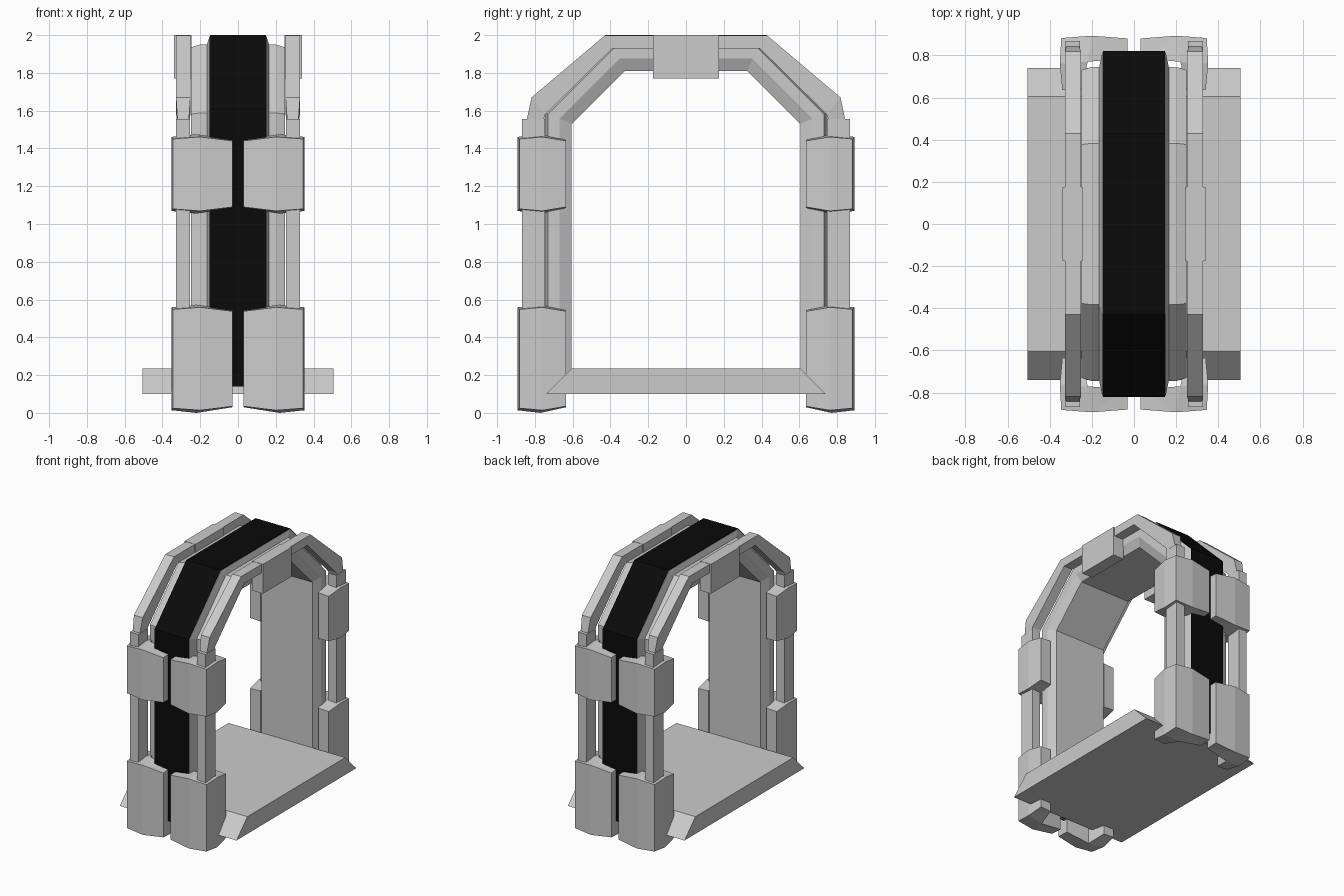
import bpy, bmesh

if "Cube" in bpy.data.objects:
    bpy.data.objects.remove(bpy.data.objects["Cube"])


def make_object(name, verts, faces, color=None):
    mesh = bpy.data.meshes.new(name)
    bm = bmesh.new()
    vs = [bm.verts.new(v) for v in verts]
    for f in faces:
        bm.faces.new([vs[i] for i in f])
    bmesh.ops.recalc_face_normals(bm, faces=bm.faces)
    bm.to_mesh(mesh)
    bm.free()
    ob = bpy.data.objects.new(name, mesh)
    bpy.context.collection.objects.link(ob)
    if color:
        mat = bpy.data.materials.new(name + "_paint")
        mat.diffuse_color = color
        mat.use_nodes = True
        mat.node_tree.nodes["Principled BSDF"].inputs["Base Color"].default_value = mat.diffuse_color
        mesh.materials.append(mat)
    return ob


def loft(name, rings, color=None):
    """Join equal rings of points into a capped solid."""
    n = len(rings[0])
    faces = [(k * n + i, k * n + (i + 1) % n, (k + 1) * n + (i + 1) % n, (k + 1) * n + i)
             for k in range(len(rings) - 1) for i in range(n)]
    faces += [tuple(range(n)), tuple(range((len(rings) - 1) * n, len(rings) * n))]
    return make_object(name, [p for r in rings for p in r], faces, color)


def box(name, x0, x1, y0, y1, z0, z1):
    sq = [(x0, y0), (x1, y0), (x1, y1), (x0, y1)]
    return loft(name, [[(x, y, z) for x, y in sq] for z in (z0, z1)])


def arch_station(k, o):
    """(y, z) of arch path corner k at offset o outside the inner opening."""
    e = 0.025 if o > 0.15 else 0.0
    half = [(0.605 + o + e, 0.14), (0.605 + o + e, 1.53 + 0.414 * o),
            (0.325 + 0.414 * o + e, 1.81 + o)]
    path = half + [(-y, z) for y, z in reversed(half)]
    return path[k]


def arch(name, half_section, color=None):
    section = half_section + [(-x, o) for x, o in reversed(half_section)]
    return loft(name, [[(x, *arch_station(k, o)) for x, o in section] for k in range(6)], color)


# Main arch with raised rib, and the black band on it
arch("arch_frame", [(0.22, 0), (0.25, 0.065), (0.25, 0.125), (0.2, 0.14),
                    (0.165, 0.14), (0.15, 0.185)])
arch("black_band", [(0.148, 0.16), (0.148, 0.19)], (0.003, 0.003, 0.003, 1))

# Floor slab with sloping ends
loft("floor_slab", [[(x, -0.74, 0.10), (x, 0.74, 0.10), (x, 0.605, 0.235), (x, -0.605, 0.235)]
                    for x in (-0.505, 0.505)])

# Corner guard plan: x, y, how far the rim is drawn in from the peak height
GUARD = [(0.03, 0.88, 0.035), (0.2, 0.893, 0.014), (0.345, 0.882, 0.025), (0.352, 0.76, 0.014),
         (0.34, 0.635, 0.035), (0.25, 0.635, 0.03), (0.22, 0.77, 0.0), (0.03, 0.785, 0.03)]


def guard(name, sx, sy, z0, z1):
    rings = [[(sx * x, sy * y, z0 + d) for x, y, d in GUARD],
             [(sx * x, sy * y, z1 - d) for x, y, d in GUARD]]
    ob = loft(name, rings)
    bm = bmesh.new()
    bm.from_mesh(ob.data)
    # split the L-shaped caps into tidy triangles
    bmesh.ops.triangulate(bm, faces=[f for f in bm.faces if len(f.verts) > 4])
    bm.to_mesh(ob.data)
    bm.free()


for sx, side in ((-1, "left"), (1, "right")):
    # Side rail over the top
    outer = [(0.85, 1.52), (0.818, 1.67), (0.43, 1.998)]
    inner = [(0.765, 1.52), (0.745, 1.58), (0.39, 1.93)]
    outer += [(-y, z) for y, z in reversed(outer)]
    inner += [(-y, z) for y, z in reversed(inner)]
    rings = []
    for k, (o, i) in enumerate(zip(outer, inner)):
        xa, xb = (0.262, 0.318) if k in (0, 5) else (0.252, 0.328)
        rings.append([(sx * xa, *i), (sx * xb, *i), (sx * xb, *o), (sx * xa, *o)])
    loft("top_rail_" + side, rings)
    # Clamp block in the middle of the rail
    xs = sorted((sx * 0.245, sx * 0.34))
    box("rail_block_" + side, *xs, -0.175, 0.175, 1.77, 2.0)
    # Posts and guards at each corner
    for sy, end in ((-1, "front"), (1, "back")):
        xs = sorted((sx * 0.255, sx * 0.328))
        ys = sorted((sy * 0.747, sy * 0.868))
        tag = side + "_" + end
        box("post_" + tag, *xs, *ys, 0.1, 1.557)
        guard("lower_guard_" + tag, sx, sy, 0.0, 0.573)
        guard("upper_guard_" + tag, sx, sy, 1.055, 1.475)
